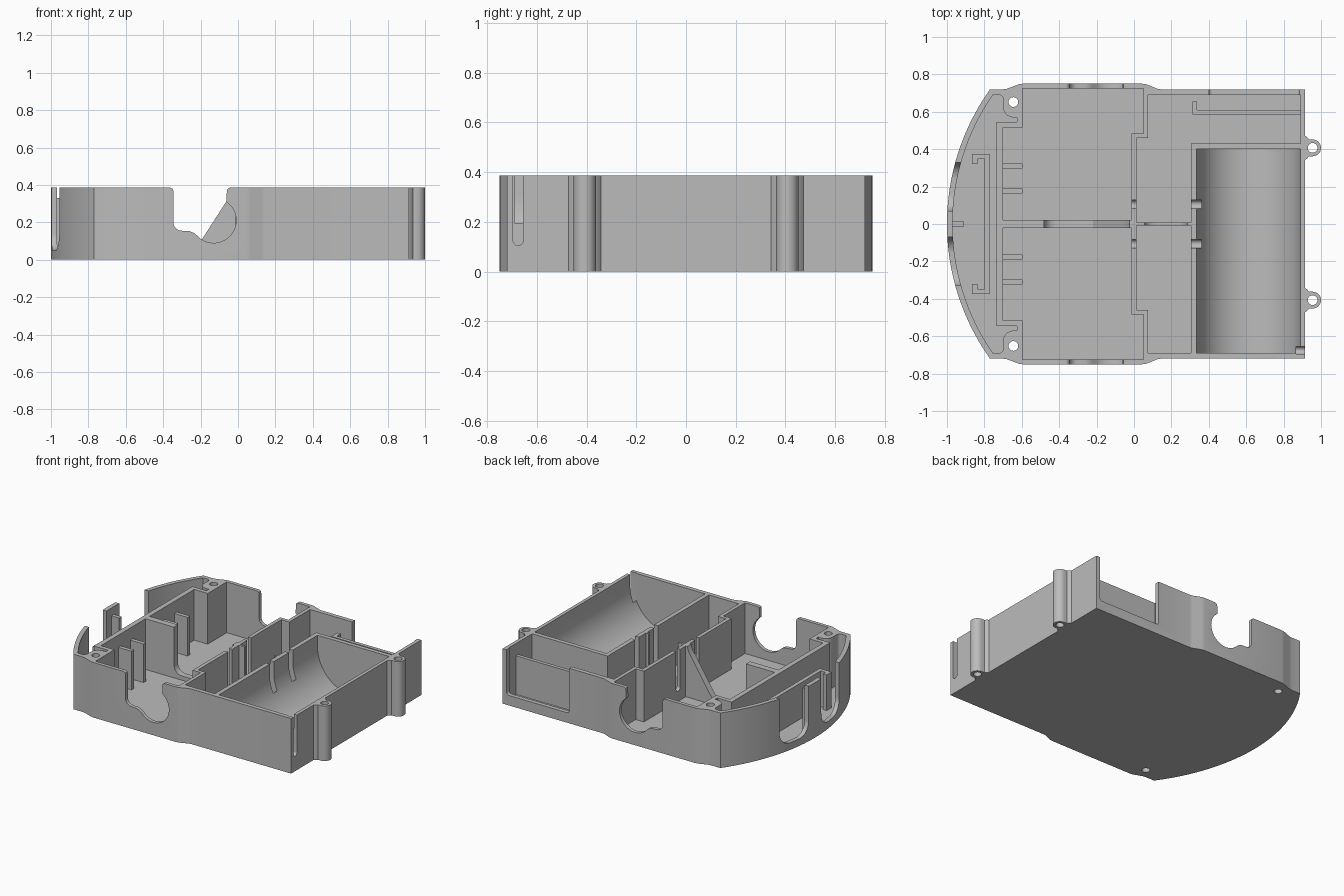
import bpy, bmesh, math

if "Cube" in bpy.data.objects:
    bpy.data.objects.remove(bpy.data.objects["Cube"], do_unlink=True)

grey = bpy.data.materials.new("plain grey plastic")
grey.use_nodes = True
colour = (0.5, 0.5, 0.5, 1)
grey.diffuse_color = colour
grey.node_tree.nodes["Principled BSDF"].inputs["Base Color"].default_value = colour

TOP, FLOOR, OVER = 0.385, 0.03, 0.5
SIDE, BULGE = 0.72, 0.75
LUG_X, LUG_Y = 0.955, 0.407
ARC_X, ARC_R = 0.242, 1.242


def arc(cx, cy, r, start, end, n=10):
    angles = [math.radians(start + (end - start) * i / n) for i in range(n + 1)]
    return [(cx + r * math.cos(a), cy + r * math.sin(a)) for a in angles]


def flip(points):
    return [(x, -y) for x, y in points]


def prism(name, points, a, b, axis="z"):
    """Extrude a flat outline from a to b along an axis."""
    place = {"z": lambda u, v, w: (u, v, w),
             "y": lambda u, v, w: (u, w, v),
             "x": lambda u, v, w: (w, u, v)}[axis]
    bm = bmesh.new()
    low = [bm.verts.new(place(u, v, a)) for u, v in points]
    high = [bm.verts.new(place(u, v, b)) for u, v in points]
    bm.faces.new(low)
    bm.faces.new(high)
    for i in range(len(points)):
        j = (i + 1) % len(points)
        bm.faces.new((low[i], low[j], high[j], high[i]))
    bmesh.ops.recalc_face_normals(bm, faces=bm.faces)
    mesh = bpy.data.meshes.new(name)
    bm.to_mesh(mesh)
    bm.free()
    obj = bpy.data.objects.new(name, mesh)
    bpy.context.collection.objects.link(obj)
    return obj


def block(name, x0, x1, y0, y1, height):
    obj = prism(name, [(x0, y0), (x1, y0), (x1, y1), (x0, y1)], FLOOR - 0.01, height)
    obj.data.materials.append(grey)
    return obj


def u_shape(centre, width, bottom, radius):
    """Open-topped slot outline with rounded lower corners."""
    left, right = centre - width / 2, centre + width / 2
    return ([(left, OVER)] + arc(left + radius, bottom + radius, radius, 180, 270)
            + arc(right - radius, bottom + radius, radius, 270, 360) + [(right, OVER)])


def cut(body, points, a, b, axis="z"):
    cutter = prism("cutter", points, a, b, axis)
    cutter.hide_render = True
    mod = body.modifiers.new("cut", "BOOLEAN")
    mod.operation, mod.solver, mod.object = "DIFFERENCE", "EXACT", cutter
    bpy.context.view_layer.objects.active = body
    bpy.ops.object.modifier_apply(modifier=mod.name)
    bpy.data.objects.remove(cutter, do_unlink=True)


# Outer shell: curved front, bulged sides and two screw lugs
half_angle = math.degrees(math.asin(SIDE / ARC_R))
lug = ([(0.915, -0.065), (0.926, -0.057), (0.935, -0.046)]
       + [(x, y) for x, y in arc(LUG_X, 0, 0.045, -90, 90, 16)]
       + [(0.935, 0.046), (0.926, 0.057), (0.915, 0.065)])
side = [(-0.70, -SIDE), (-0.68, -SIDE - 0.003), (-0.615, -BULGE + 0.003), (-0.595, -BULGE),
        (0.045, -BULGE), (0.065, -BULGE + 0.003), (0.125, -SIDE - 0.003), (0.145, -SIDE),
        (0.915, -SIDE)]
outline = (arc(ARC_X, 0, ARC_R, 180 - half_angle, 180 + half_angle, 40) + side
           + [(x, y - LUG_Y) for x, y in lug] + [(x, y + LUG_Y) for x, y in lug]
           + flip(side)[::-1])
tray = prism("tray_body", outline, 0, TOP)

# Main compartments and middle compartments
large_bay = [(-0.70, 0.022), (-0.013, 0.022), (-0.013, 0.484), (0.05, 0.484),
             (0.05, 0.725), (-0.595, 0.725), (-0.595, 0.515), (-0.70, 0.515)]
small_bay = [(0.013, 0.008), (0.305, 0.008), (0.305, 0.69), (0.075, 0.69),
             (0.075, 0.46), (0.013, 0.46)]
corner_bay = small_bay[:2] + [(0.305, 0.43), (0.89, 0.43), (0.89, 0.69)] + small_bay[3:]
for pocket in (large_bay, flip(large_bay), corner_bay, flip(small_bay)):
    cut(tray, pocket, FLOOR, OVER)

# Front cavity, shaped around the two screw posts
inner_r = ARC_R - 0.03
inner_angle = math.degrees(math.asin(0.69 / inner_r))
post_edge = ([(-0.72, 0.69)] + arc(-0.72, 0.67, 0.02, 80, 0, 4)
             + arc(-0.645, 0.625, 0.055, 180, 270, 8) + [(-0.625, 0.57), (-0.625, 0.545), (-0.735, 0.545)])
cavity = (arc(ARC_X, 0, inner_r, 180 + inner_angle, 180 - inner_angle, 40)
          + post_edge + flip(post_edge)[::-1])
cut(tray, cavity, FLOOR, OVER)

# Round-bottomed trough
trough = [(0.335, OVER)] + arc(0.613, 0.308, 0.278, 180, 360, 40) + [(0.891, OVER)]
cut(tray, trough, -0.69, 0.40, "y")

# Shaped openings in both side walls
opening = ([(-0.36, OVER), (-0.36, TOP), (-0.348, 0.378), (-0.345, 0.365)]
           + arc(-0.30, 0.20, 0.045, 180, 265, 8) + [(-0.26, 0.153), (-0.235, 0.143)]
           + arc(-0.13, 0.21, 0.12, 222, 415, 28)
           + [(-0.06, 0.365), (-0.057, 0.378), (-0.045, TOP), (-0.045, OVER)])
for y0, y1 in ((0.70, 0.80), (-0.80, -0.70)):
    cut(tray, opening, y0, y1, "y")

# Lowered parts of the centre wall
ramp = ([(-0.48, OVER)] + arc(-0.42, 0.12, 0.06, 180, 270, 8)
        + [(-0.25, 0.06), (-0.22, 0.073), (-0.195, 0.105), (-0.06, 0.315),
           (-0.035, 0.35), (-0.025, TOP), (-0.025, OVER)])
cut(tray, ramp, -0.03, 0.03, "y")
cut(tray, u_shape(0.17, 0.23, 0.12, 0.06), -0.02, 0.02, "y")

# Cable slots: front openings, divider slots, end slot and back opening
for s in (-1, 1):
    cut(tray, u_shape(0.2 * s, 0.26, 0.05, 0.09), -1.1, -0.89, "x")
    cut(tray, u_shape(0.105 * s, 0.044, 0.1, 0.0215), -0.03, 0.03, "x")
    cut(tray, u_shape(0.105 * s, 0.044, 0.1, 0.0215), 0.29, 0.362, "x")
cut(tray, u_shape(-0.675, 0.04, 0.105, 0.0195), 0.867, 1.1, "x")
cut(tray, u_shape(0.6425, 0.485, 0.07, 0.02), 0.68, 0.8, "y")

# Screw holes
for s in (-1, 1):
    for x, y in ((-0.645, 0.652), (LUG_X, LUG_Y)):
        cut(tray, arc(x, y * s, 0.026, 0, 345, 23), -0.1, OVER)

tray.data.materials.clear()
tray.data.materials.append(grey)
bpy.ops.object.select_all(action="DESELECT")
tray.select_set(True)
bpy.context.view_layer.objects.active = tray
bpy.ops.object.shade_smooth_by_angle(angle=math.radians(25))

# Support ribs in the large compartments
for i, y in enumerate((-0.31, -0.177, 0.177, 0.31)):
    block(f"support_rib_{i + 1}", -0.705, -0.597, y - 0.014, y + 0.014, 0.30)

# Clip holder and centre rib in the front cavity
block("holder_back", -0.80, -0.772, -0.375, 0.375, 0.28)
for s, label in ((-1, "right"), (1, "left")):
    y0, y1 = sorted((s * 0.347, s * 0.375))
    block(f"holder_arm_{label}", -0.865, -0.795, y0, y1, 0.28)
    y0, y1 = sorted((s * 0.32, s * 0.35))
    block(f"holder_tip_{label}", -0.865, -0.838, y0, y1, 0.28)
block("front_centre_rib", -0.985, -0.91, -0.014, 0.014, 0.33)

# Board rail beside the back opening
block("board_rail", 0.312, 0.895, 0.585, 0.61, 0.30)
block("board_rail_end", 0.312, 0.338, 0.605, 0.655, 0.30)
